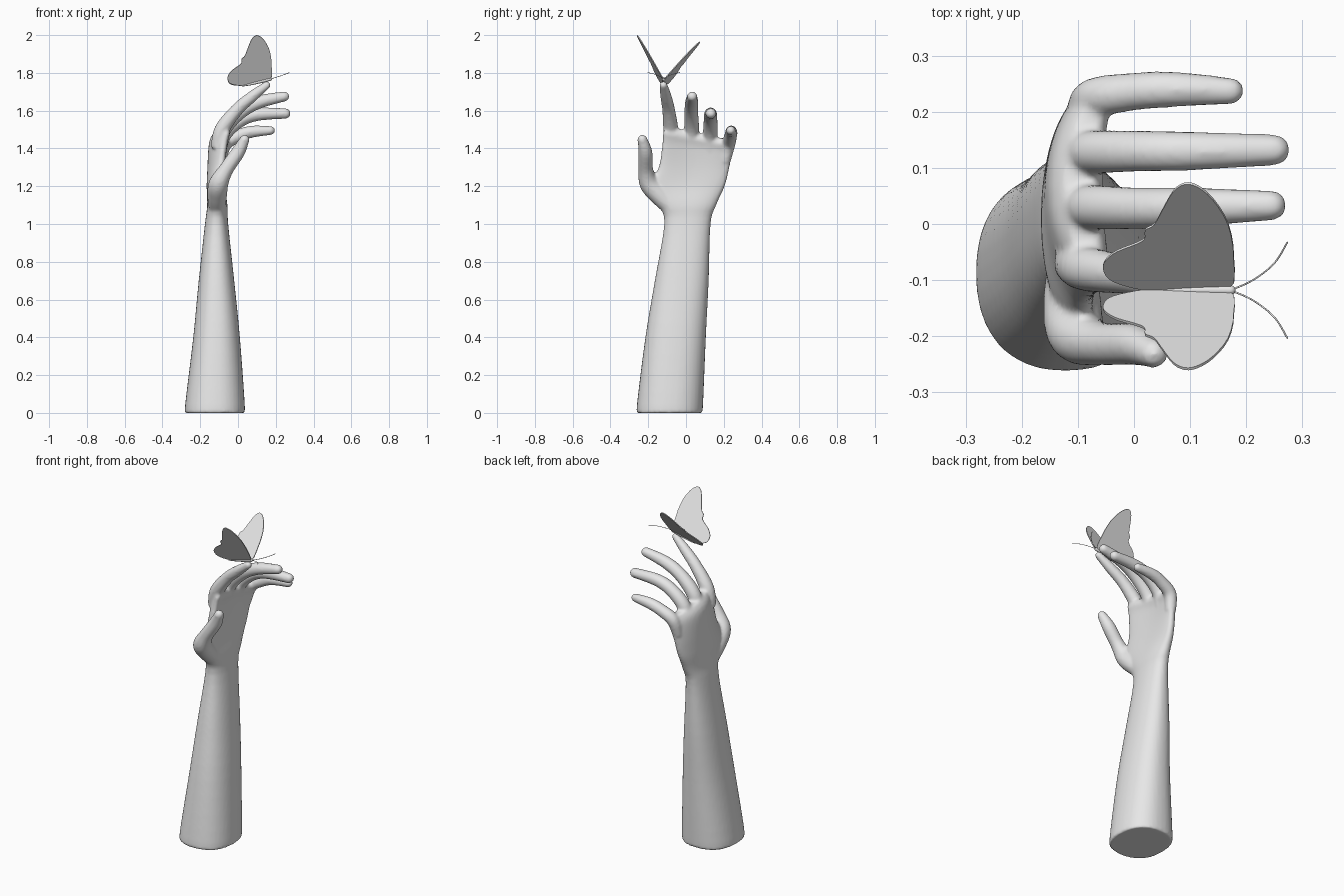
import bpy, bmesh, math
from mathutils import Vector

cube = bpy.data.objects.get("Cube")
if cube:
    bpy.data.objects.remove(cube, do_unlink=True)

grey = bpy.data.materials.new("plain_grey")
grey.use_nodes = True
grey.diffuse_color = (0.8, 0.8, 0.8, 1)
grey.node_tree.nodes["Principled BSDF"].inputs["Base Color"].default_value = (0.8, 0.8, 0.8, 1)


def spline(pts, steps, closed=False):
    """Catmull-Rom resampling of points of any dimension."""
    n = len(pts)
    pick = lambda i: pts[i % n] if closed else pts[max(0, min(n - 1, i))]
    out = []
    for i in range(n if closed else n - 1):
        quad = list(zip(pick(i - 1), pick(i), pick(i + 1), pick(i + 2)))
        for s in range(steps):
            t = s / steps
            out.append([b + t * ((c - a) + t * ((2*a - 5*b + 4*c - d) + t * (3*b - a - 3*c + d))) / 2
                        for a, b, c, d in quad])
    if not closed:
        out.append(list(pts[-1]))
    return out


def loft(bm, rings):
    """Closed skin over a list of equal rings."""
    loops = [[bm.verts.new(p) for p in ring] for ring in rings]
    n = len(loops[0])
    for a, b in zip(loops, loops[1:]):
        for i in range(n):
            bm.faces.new((a[i], a[(i + 1) % n], b[(i + 1) % n], b[i]))
    bm.faces.new(loops[0][::-1])
    bm.faces.new(loops[-1])


def tube(bm, pts, sides=16, steps=6):
    """Tapered tube with a rounded tip; points are x, y, z, radius."""
    path = spline(pts, steps)
    end, prev = Vector(path[-1][:3]), Vector(path[-2][:3])
    r, aim = path[-1][3], (end - prev).normalized()
    for k in range(1, 6):
        a = k * math.pi / 11
        path.append([*(end + aim * r * math.sin(a)), r * math.cos(a)])
    centres = [Vector(p[:3]) for p in path]
    rings = []
    for i, c in enumerate(centres):
        t = (centres[min(i + 1, len(path) - 1)] - centres[max(i - 1, 0)]).normalized()
        u = t.cross(Vector((0, 1, 0))).normalized()
        v = t.cross(u)
        rings.append([c + path[i][3] * (u * math.cos(w) + v * math.sin(w))
                      for w in (2 * math.pi * j / sides for j in range(sides))])
    loft(bm, rings)


def finish(bm, name):
    bmesh.ops.recalc_face_normals(bm, faces=bm.faces)
    mesh = bpy.data.meshes.new(name)
    bm.to_mesh(mesh)
    bm.free()
    mesh.materials.append(grey)
    obj = bpy.data.objects.new(name, mesh)
    bpy.context.collection.objects.link(obj)
    mesh.polygons.foreach_set("use_smooth", [True] * len(mesh.polygons))
    return obj


# Forearm and palm: z, x min, x max, y min, y max, knuckle tilt, arch
sections = [
    (0.0, -.275, .03, -.255, .085, 0, 0),
    (.04, -.28, .036, -.26, .09, 0, 0),
    (.4, -.237, .01, -.215, .105, 0, 0),
    (.7, -.208, -.02, -.165, .12, 0, 0),
    (1.0, -.175, -.052, -.115, .13, 0, 0),
    (1.1, -.163, -.056, -.145, .16, 0, .2),
    (1.2, -.166, -.07, -.185, .205, 0, .5),
    (1.3, -.162, -.072, -.142, .228, .05, .8),
    (1.4, -.157, -.065, -.125, .243, .15, 1.1),
    (1.45, -.147, -.055, -.12, .248, .2, 1.2),
    (1.48, -.125, -.07, -.1, .235, .22, 1.2),
]
bm = bmesh.new()
rings = []
for z, x0, x1, y0, y1, tilt, arch in spline(sections, 4):
    ring = []
    for j in range(40):
        w = 2 * math.pi * j / 40
        c, s = math.cos(w), math.sin(w)
        dx = math.copysign(abs(c) ** .87, c) * (x1 - x0) / 2
        dy = math.copysign(abs(s) ** .87, s) * (y1 - y0) / 2
        ring.append(((x0 + x1) / 2 + dx + arch * dy * dy, (y0 + y1) / 2 + dy, z - tilt * dy))
    rings.append(ring)
loft(bm, rings)

# Fingers and thumb grow from the palm
fingers = {
    "index": [(-.11, -.07, 1.4, .035), (-.085, -.08, 1.5, .04), (-.005, -.092, 1.605, .034),
              (.075, -.106, 1.675, .03), (.152, -.119, 1.735, .021)],
    "middle": [(-.105, .03, 1.39, .035), (-.075, .03, 1.5, .04), (.01, .028, 1.59, .037),
               (.11, .03, 1.645, .035), (.245, .033, 1.675, .027)],
    "ring": [(-.1, .125, 1.37, .035), (-.075, .128, 1.47, .039), (.005, .13, 1.545, .037),
             (.1, .13, 1.58, .035), (.25, .132, 1.585, .028)],
    "little": [(-.09, .205, 1.33, .03), (-.07, .225, 1.42, .036), (.0, .236, 1.465, .034),
               (.07, .24, 1.488, .032), (.172, .237, 1.495, .024)],
    "thumb": [(-.11, -.07, 1.08, .045), (-.11, -.14, 1.15, .052), (-.102, -.195, 1.215, .052),
              (-.062, -.213, 1.29, .039), (0, -.215, 1.38, .037), (.035, -.231, 1.447, .026)],
}
for path in fingers.values():
    tube(bm, path)
hand = finish(bm, "arm_and_hand")

# Fuse the skin and soften the creases
fuse = hand.modifiers.new("fuse", 'REMESH')
fuse.mode = 'VOXEL'
fuse.voxel_size = .008
fuse.use_smooth_shade = True
soften = hand.modifiers.new("soften", 'SMOOTH')
soften.factor = .5
soften.iterations = 5

# Butterfly wings: one outline of x and span, opened to each side
outline = [(.165, 0), (.178, .3), (.168, .62), (.14, .86), (.112, .98), (.09, 1), (.07, .93),
           (.05, .75), (.036, .62), (.02, .57), (.019, .49), (.004, .44), (-.03, .37),
           (-.05, .29), (-.055, .21), (-.044, .11), (-.01, .04), (.04, 0)]
ROOT_Y = -.118
for name, out, rise in (("right_wing", -.14, .25), ("left_wing", .19, .215)):
    bm = bmesh.new()
    bm.faces.new([bm.verts.new((x, ROOT_Y + v * out, 1.738 + .2 * (x - .05) + v * rise))
                  for x, v in spline(outline, 3, True)])
    wing = finish(bm, name)
    wing.data.polygons.foreach_set("use_smooth", [False])
    plate = wing.modifiers.new("thickness", 'SOLIDIFY')
    plate.thickness = .005
    plate.offset = 0

# Butterfly body and feelers
bm = bmesh.new()
tube(bm, [(.02, ROOT_Y, 1.73, .003), (.07, ROOT_Y, 1.742, .007),
          (.13, ROOT_Y, 1.757, .009), (.172, ROOT_Y, 1.768, .009)], 12)
finish(bm, "butterfly_body")
for name, side in (("left_feeler", 1), ("right_feeler", -1)):
    bm = bmesh.new()
    tube(bm, [(.172, ROOT_Y, 1.768, .0018), (.212, ROOT_Y + side * .018, 1.78, .0016),
              (.25, ROOT_Y + side * .048, 1.793, .0016), (.273, ROOT_Y + side * .085, 1.802, .0016)], 6)
    finish(bm, name)
